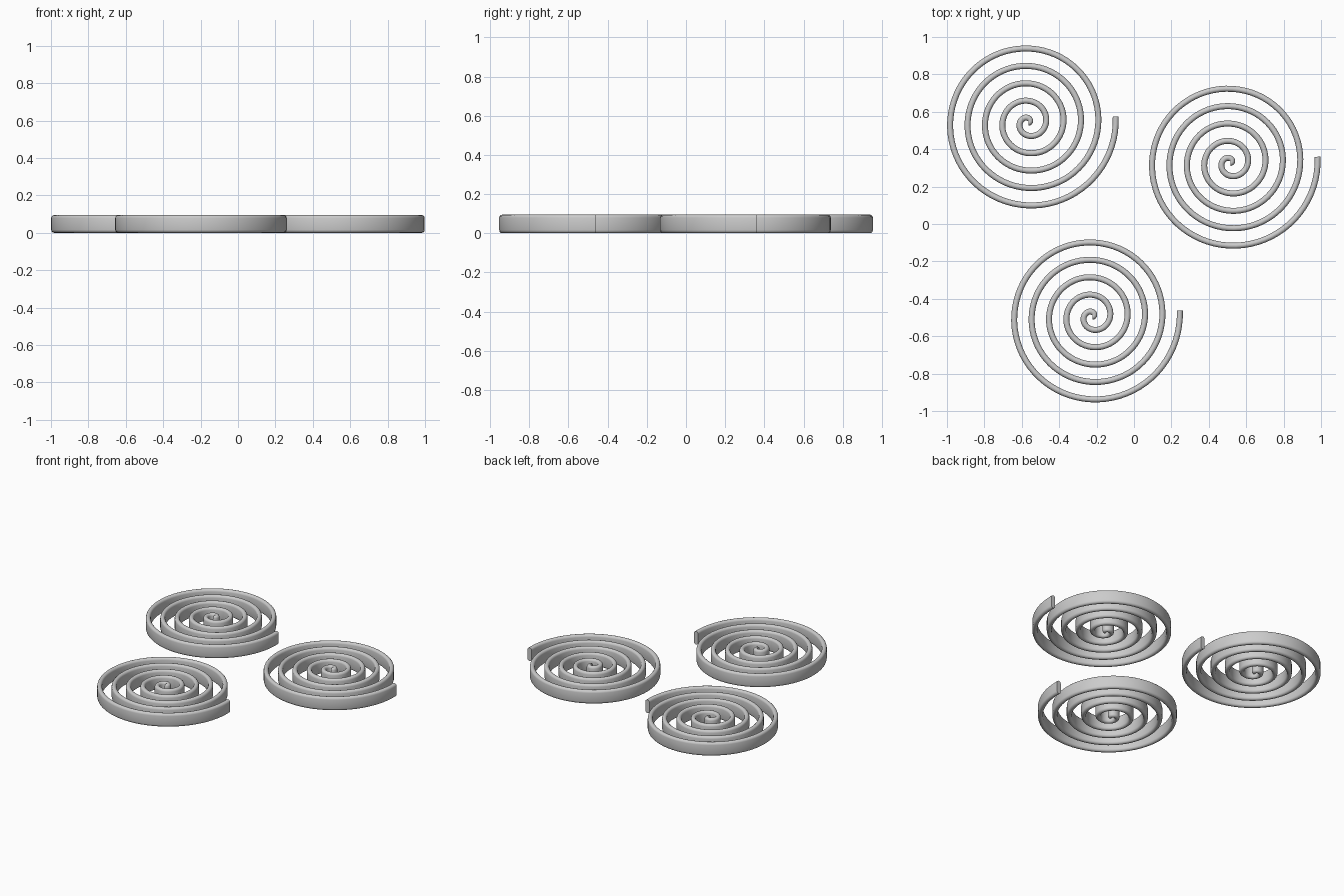
import bpy, bmesh, math

if "Cube" in bpy.data.objects:
    bpy.data.objects.remove(bpy.data.objects["Cube"])

PITCH = 0.0932                      # radial growth per turn
END = 5 * 2 * math.pi + math.radians(4)
HALF_W, HEIGHT = 0.016, 0.095       # strip half thickness and height
STEPS_PER_TURN = 72


def section(arc=6):
    # Upright strip profile with rounded top and bottom: (across, z)
    pts = []
    for base, cz in ((0, HEIGHT - HALF_W), (math.pi, HALF_W)):
        for i in range(arc + 1):
            a = base + math.pi * i / arc
            pts.append((HALF_W * math.cos(a), cz + HALF_W * math.sin(a)))
    return pts


def spiral(name, cx, cy):
    # Sweep the strip profile along an Archimedean spiral
    bm = bmesh.new()
    prof = section()
    n = int(STEPS_PER_TURN * END / (2 * math.pi))
    k = PITCH / (2 * math.pi)
    rings = []
    for i in range(n + 1):
        t = END * i / n
        c, s = math.cos(t), math.sin(t)
        tx, ty = c - t * s, s + t * c
        length = math.hypot(tx, ty)
        nx, ny = ty / length, -tx / length
        rings.append([bm.verts.new((k * t * c + u * nx, k * t * s + u * ny, z))
                      for u, z in prof])
    m = len(prof)
    for a, b in zip(rings, rings[1:]):
        for j in range(m):
            bm.faces.new((a[j], a[(j + 1) % m], b[(j + 1) % m], b[j]))
    # End caps
    bm.faces.new(rings[0])
    bm.faces.new(rings[-1][::-1])
    bmesh.ops.recalc_face_normals(bm, faces=bm.faces)
    mesh = bpy.data.meshes.new(name)
    bm.to_mesh(mesh)
    bm.free()
    ob = bpy.data.objects.new(name, mesh)
    ob.location = (cx, cy, 0)
    bpy.context.collection.objects.link(ob)
    bpy.ops.object.select_all(action='DESELECT')
    ob.select_set(True)
    bpy.context.view_layer.objects.active = ob
    bpy.ops.object.shade_smooth_by_angle(angle=math.radians(40))
    return ob


# Three identical coils lying flat
spiral("coil_back_left", -0.5635, 0.542)
spiral("coil_right", 0.516, 0.327)
spiral("coil_front", -0.221, -0.495)
